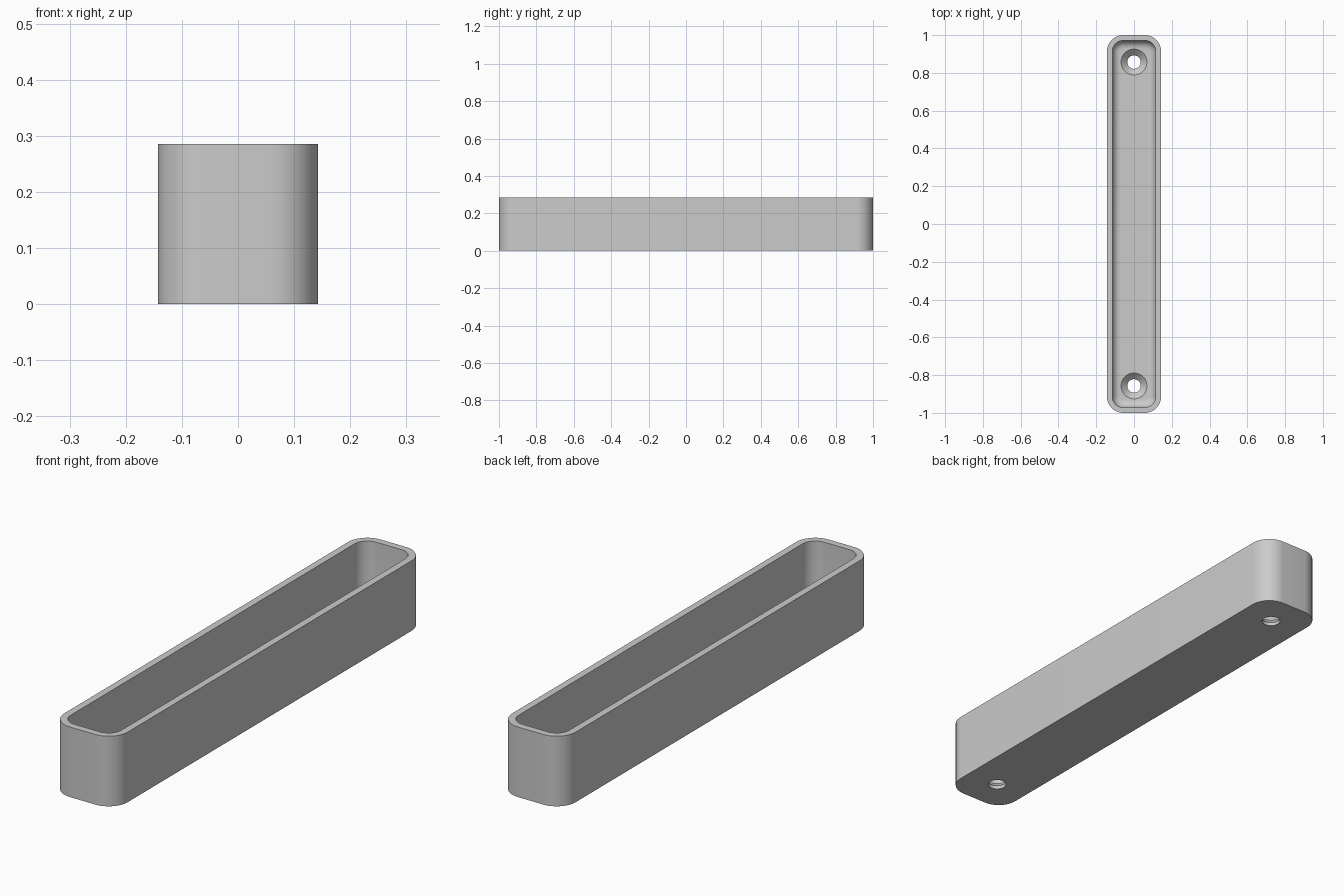
import bpy
import bmesh
from math import pi, cos, sin, radians

if "Cube" in bpy.data.objects:
    bpy.data.objects.remove(bpy.data.objects["Cube"])

UNIT = 1 / 35
HALF_W, HALF_L, HEIGHT = 5 * UNIT, 35 * UNIT, 10 * UNIT
CORNER, WALL, FLOOR, FILLET = 3 * UNIT, UNIT, 1.6 * UNIT, 1.5 * UNIT
STEPS = 12

grey = bpy.data.materials.new("plain grey")
grey.use_nodes = True
colour = (0.6, 0.6, 0.6, 1)
grey.diffuse_color = colour
grey.node_tree.nodes["Principled BSDF"].inputs["Base Color"].default_value = colour


def rounded_ring(bm, inset, z):
    """Rounded rectangle of vertices, inset from the outer wall."""
    r = CORNER - inset
    cx, cy = HALF_W - CORNER, HALF_L - CORNER
    verts = []
    for quarter, (sx, sy) in enumerate([(1, 1), (-1, 1), (-1, -1), (1, -1)]):
        for i in range(STEPS + 1):
            a = (quarter + i / STEPS) * pi / 2
            verts.append(bm.verts.new((sx * cx + r * cos(a), sy * cy + r * sin(a), z)))
    return verts


def round_ring(bm, y, r, z, sides=48):
    return [bm.verts.new((r * cos(2 * pi * i / sides), y + r * sin(2 * pi * i / sides), z))
            for i in range(sides)]


def loft(bm, rings):
    """Closed solid through a stack of rings."""
    for a, b in zip(rings, rings[1:]):
        for i in range(len(a)):
            j = (i + 1) % len(a)
            bm.faces.new((a[i], a[j], b[j], b[i]))
    bm.faces.new(rings[0][::-1])
    bm.faces.new(rings[-1])


def finish(bm, name):
    bmesh.ops.recalc_face_normals(bm, faces=bm.faces)
    mesh = bpy.data.meshes.new(name)
    bm.to_mesh(mesh)
    bm.free()
    mesh.materials.append(grey)
    obj = bpy.data.objects.new(name, mesh)
    bpy.context.collection.objects.link(obj)
    return obj


# Tray: outer wall, rim, inner wall and filleted floor
bm = bmesh.new()
profile = [(0, 0), (0, HEIGHT), (WALL, HEIGHT)]
for i in range(9):
    a = i / 8 * pi / 2
    profile.append((WALL + FILLET * (1 - cos(a)), FLOOR + FILLET * (1 - sin(a))))
loft(bm, [rounded_ring(bm, inset, z) for inset, z in profile])
tray = finish(bm, "tray")

# Countersunk screw holes near both ends
bm = bmesh.new()
bore, sink = 1.25 * UNIT, 2.4 * UNIT
for y in (-30 * UNIT, 30 * UNIT):
    steps = [(bore, -UNIT), (bore, 0.5 * UNIT), (sink, FLOOR), (sink, FLOOR + UNIT)]
    loft(bm, [round_ring(bm, y, r, z) for r, z in steps])
cutter = finish(bm, "screw_hole_cutter")
cutter.hide_render = True

bpy.ops.object.select_all(action="DESELECT")
tray.select_set(True)
bpy.context.view_layer.objects.active = tray
cut = tray.modifiers.new("screw holes", "BOOLEAN")
cut.operation = "DIFFERENCE"
cut.solver = "EXACT"
cut.object = cutter
bpy.ops.object.modifier_apply(modifier=cut.name)
bpy.data.objects.remove(cutter)
bpy.ops.object.shade_smooth_by_angle(angle=radians(30))
